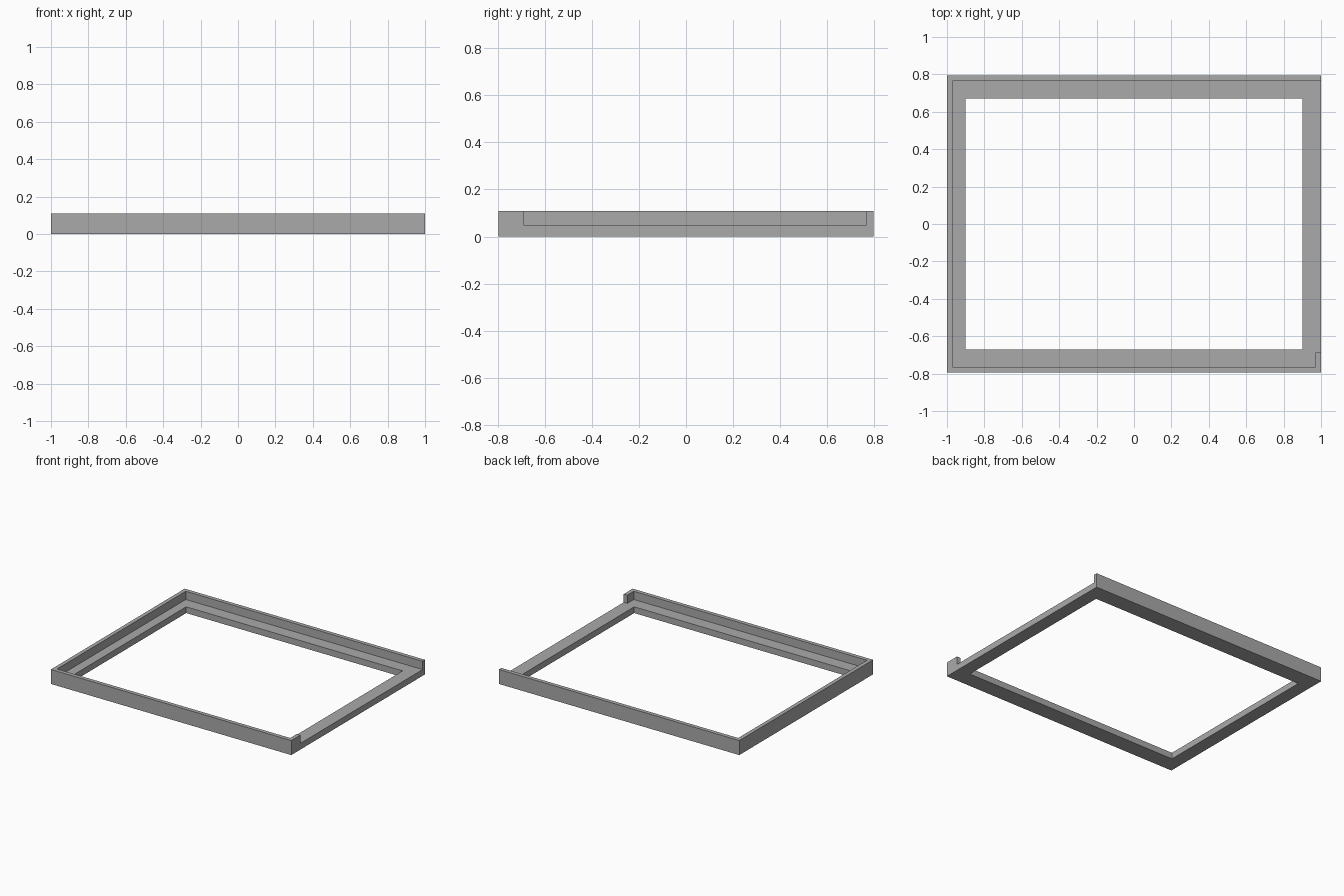
import bpy
import bmesh

cube = bpy.data.objects.get("Cube")
if cube:
    bpy.data.objects.remove(cube, do_unlink=True)

HALF_X, HALF_Y, HEIGHT = 1.0, 0.795, 0.109
WALL = 0.03          # thickness of the raised rim
LEDGE = 0.047        # height of the flat ledge
OPEN_X, OPEN_Y = 0.9, 0.67
NOTCH_Y = -0.688     # where the open side begins

grey = bpy.data.materials.new("plain grey")
grey.use_nodes = True
grey.diffuse_color = (0.4, 0.4, 0.4, 1)
grey.node_tree.nodes["Principled BSDF"].inputs["Base Color"].default_value = grey.diffuse_color


def prism(name, outline, bottom, top):
    """Extrude a flat outline upward into a solid."""
    bm = bmesh.new()
    base = bm.faces.new([bm.verts.new((x, y, bottom)) for x, y in outline])
    result = bmesh.ops.extrude_face_region(bm, geom=[base])
    raised = [v for v in result["geom"] if isinstance(v, bmesh.types.BMVert)]
    bmesh.ops.translate(bm, verts=raised, vec=(0, 0, top - bottom))
    bmesh.ops.recalc_face_normals(bm, faces=bm.faces[:])
    mesh = bpy.data.meshes.new(name)
    bm.to_mesh(mesh)
    bm.free()
    mesh.materials.append(grey)
    obj = bpy.data.objects.new(name, mesh)
    bpy.context.collection.objects.link(obj)
    return obj


def rectangle(x, y):
    return [(-x, -y), (x, -y), (x, y), (-x, y)]


# Solid block that becomes the tray frame
frame = prism("tray_frame", rectangle(HALF_X, HALF_Y), 0, HEIGHT)

# Central opening
opening = prism("opening_cutter", rectangle(OPEN_X, OPEN_Y), -0.1, 0.3)

# Recess above the ledge, running out through the left side
ix, iy, out = HALF_X - WALL, HALF_Y - WALL, HALF_X + 0.1
recess_outline = [(-ix, -iy), (ix, -iy), (ix, NOTCH_Y),
                  (out, NOTCH_Y), (out, iy), (-ix, iy)]
recess = prism("recess_cutter", recess_outline, LEDGE, 0.3)

for cutter in (opening, recess):
    cutter.hide_render = True
    cut = frame.modifiers.new(cutter.name, "BOOLEAN")
    cut.operation = "DIFFERENCE"
    cut.solver = "EXACT"
    cut.object = cutter

# Bake the cuts and remove the cutters
bpy.context.view_layer.update()
evaluated = frame.evaluated_get(bpy.context.evaluated_depsgraph_get())
baked = bpy.data.meshes.new_from_object(evaluated)
frame.modifiers.clear()
frame.data = baked
for cutter in (opening, recess):
    bpy.data.objects.remove(cutter, do_unlink=True)
